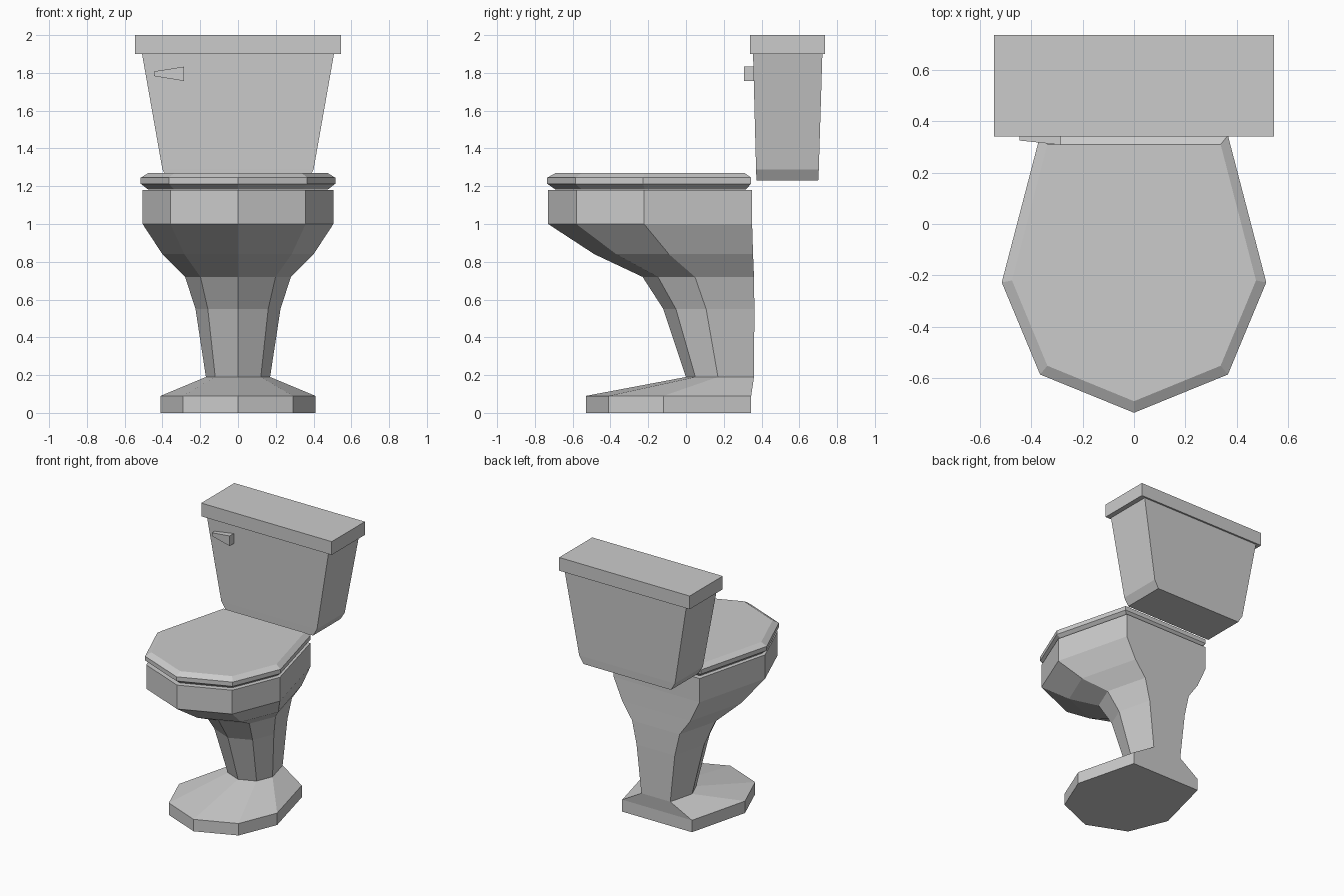
import bpy, bmesh

if "Cube" in bpy.data.objects:
    bpy.data.objects.remove(bpy.data.objects["Cube"])


def loft(name, rings):
    """Skin a stack of equal-length rings and cap both ends."""
    bm = bmesh.new()
    loops = [[bm.verts.new(p) for p in r] for r in rings]
    n = len(loops[0])
    for a, b in zip(loops, loops[1:]):
        for i in range(n):
            j = (i + 1) % n
            bm.faces.new((a[i], a[j], b[j], b[i]))
    bm.faces.new(loops[0][::-1])
    bm.faces.new(loops[-1])
    bmesh.ops.recalc_face_normals(bm, faces=bm.faces)
    mesh = bpy.data.meshes.new(name)
    bm.to_mesh(mesh)
    bm.free()
    obj = bpy.data.objects.new(name, mesh)
    bpy.context.collection.objects.link(obj)
    return obj


def bowl_ring(z, w, front, back):
    """Seven-sided outline: flat back, widest in the middle, pointed front."""
    d = back - front
    right = [(0.71 * w, back), (w, back - 0.53 * d), (0.71 * w, back - 0.862 * d)]
    pts = right + [(0, front)] + [(-x, y) for x, y in reversed(right)]
    return [(x, y, z) for x, y in pts]


def rect_ring(z, w, front, back):
    return [(-w, front, z), (w, front, z), (w, back, z), (-w, back, z)]


# Foot, pedestal and bowl in one body
loft("bowl_and_pedestal", [bowl_ring(*r) for r in (
    (0.00, 0.41, -0.53, 0.345),
    (0.09, 0.41, -0.53, 0.345),
    (0.19, 0.17, 0.00, 0.36),
    (0.55, 0.225, -0.12, 0.362),
    (0.72, 0.28, -0.23, 0.36),
    (0.84, 0.40, -0.485, 0.355),
    (1.00, 0.505, -0.73, 0.35),
    (1.18, 0.505, -0.73, 0.35))])

# Closed seat with bevelled rims
loft("seat_lid", [bowl_ring(*r) for r in (
    (1.182, 0.475, -0.69, 0.315),
    (1.213, 0.515, -0.735, 0.345),
    (1.245, 0.515, -0.735, 0.345),
    (1.27, 0.475, -0.69, 0.31))])

# Tapered tank with chamfered lower sides
loft("tank", [rect_ring(*r) for r in (
    (1.23, 0.365, 0.373, 0.70),
    (1.288, 0.40, 0.371, 0.703),
    (1.90, 0.508, 0.355, 0.722))])

# Tank cover
loft("tank_cover", [rect_ring(*r) for r in (
    (1.90, 0.545, 0.34, 0.735),
    (2.00, 0.545, 0.34, 0.735))])

# Flush handle, widening towards its pivot
loft("flush_handle", [
    [(x, y, z0), (x, 0.36, z0), (x, 0.36, z1), (x, y, z1)]
    for x, y, z0, z1 in ((-0.445, 0.325, 1.783, 1.808), (-0.285, 0.308, 1.757, 1.833))])
